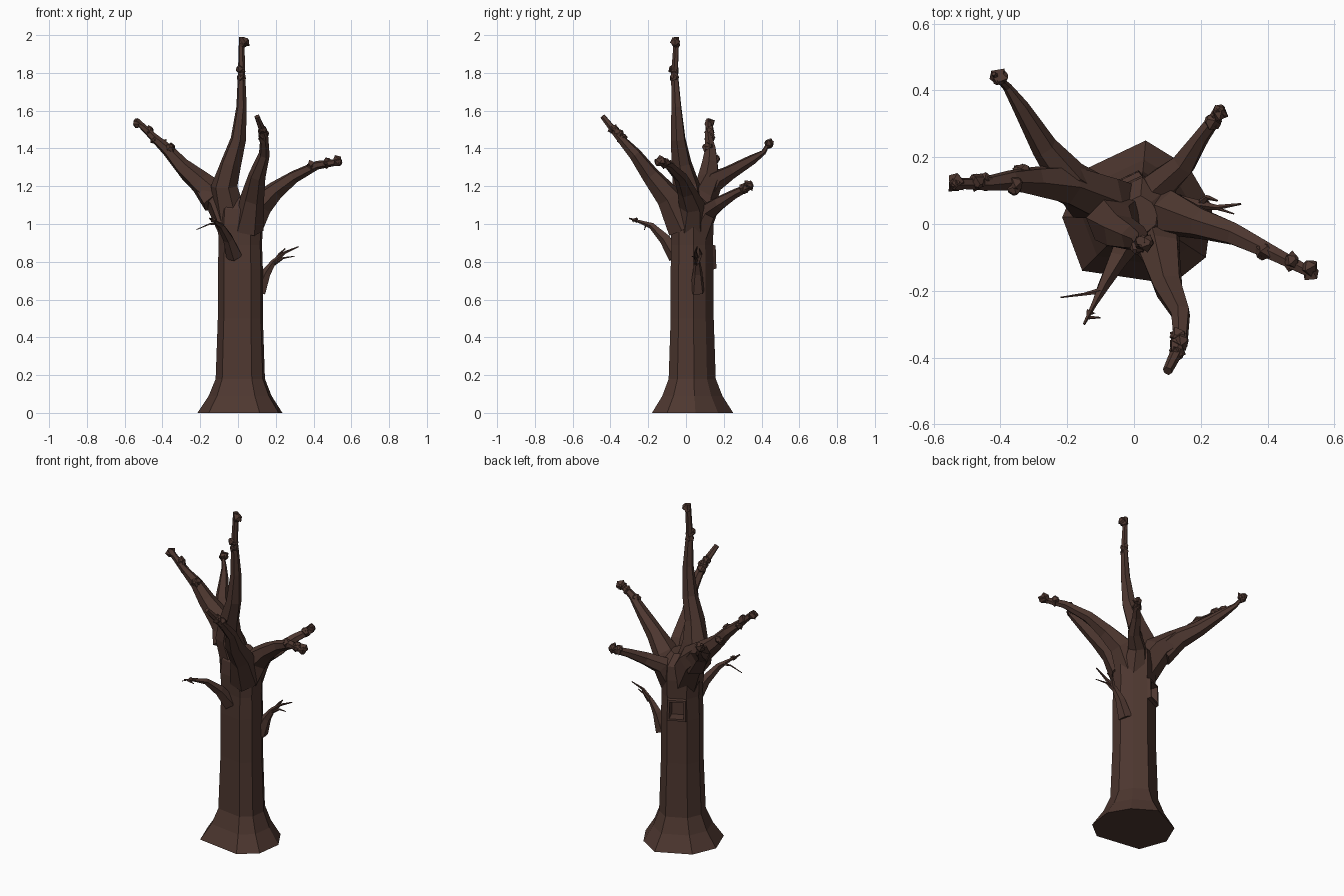
import bpy, bmesh, random
from math import cos, sin, tau
from mathutils import Vector

random.seed(4)
if "Cube" in bpy.data.objects:
    bpy.data.objects.remove(bpy.data.objects["Cube"])

bark = bpy.data.materials.new("dark_brown_bark")
bark.use_nodes = True
color = (0.075, 0.038, 0.029, 1)
bark.diffuse_color = color
bark.node_tree.nodes["Principled BSDF"].inputs["Base Color"].default_value = color


def finish(bm, name):
    bmesh.ops.recalc_face_normals(bm, faces=bm.faces)
    mesh = bpy.data.meshes.new(name)
    bm.to_mesh(mesh)
    bm.free()
    mesh.materials.append(bark)
    bpy.context.collection.objects.link(bpy.data.objects.new(name, mesh))


def loft(bm, rings):
    """Join rings of points with quads and close both ends."""
    loops = [[bm.verts.new(point) for point in ring] for ring in rings]
    count = len(loops[0])
    for lower, upper in zip(loops, loops[1:]):
        for i in range(count):
            j = (i + 1) % count
            bm.faces.new((lower[i], lower[j], upper[j], upper[i]))
    bm.faces.new(loops[0][::-1])
    bm.faces.new(loops[-1])


def tube(bm, points, radii, sides, jitter):
    """Irregular tube whose rings follow the path without twisting."""
    rings, side, previous = [], None, None
    for i, (point, radius) in enumerate(zip(points, radii)):
        ahead = points[min(i + 1, len(points) - 1)]
        direction = (ahead - points[max(i - 1, 0)]).normalized()
        if side is None:
            side = direction.orthogonal().normalized()
        else:
            side = previous.rotation_difference(direction) @ side
        previous = direction
        up = direction.cross(side)
        ring = []
        for k in range(sides):
            angle = k * tau / sides
            reach = radius * random.uniform(1 - jitter, 1 + jitter)
            ring.append(point + (side * cos(angle) + up * sin(angle)) * reach)
        rings.append(ring)
    loft(bm, rings)


def knot(bm, centre, size=0.027):
    """Pair of broken stubs that flare out and end in a blunt point."""
    for _ in range(2):
        direction = Vector([random.uniform(-1, 1) for _ in range(3)]).normalized()
        points = [centre + direction * size * step for step in (-0.6, 0.5, 1.1)]
        tube(bm, points, (size * 0.5, size, size * 0.3), 5, 0.25)


def limb(name, base, tip, path, knots=(), sides=6):
    """Limb tapering from base to tip radius; path is in hundredths,
    knots are fractions of the way along it."""
    points = [Vector(point) / 100 for point in path]
    last = len(points) - 1
    radii = [tip + (base - tip) * (1 - i / last) ** 1.5 for i in range(last + 1)]
    bm = bmesh.new()
    tube(bm, points, radii, sides, 0.1)
    for fraction in knots:
        i = min(int(fraction * last), last - 1)
        centre = points[i].lerp(points[i + 1], fraction * last - i)
        sway = Vector((random.uniform(-1, 1), random.uniform(-1, 1), 0.5))
        knot(bm, centre + sway * radii[i + 1] * 0.7)
    finish(bm, name)


# Trunk: flared eight-sided column
outline = [(22, 2), (15, 14), (2, 22), (-17, 13), (-23, -1), (-17, -17), (10, -21), (20, -13)]
levels = [(0, 1), (0.09, 0.74), (0.18, 0.58), (0.5, 0.53), (0.76, 0.53),
          (0.89, 0.51), (1, 0.53), (1.08, 0.5), (1.14, 0.25)]
centre = Vector((0.015, 0.03, 0))
bm = bmesh.new()
loft(bm, [[centre + Vector((x * scale, y * scale, z * 100)) / 100 for x, y in outline]
          for z, scale in levels])
bmesh.ops.recalc_face_normals(bm, faces=bm.faces)

# Hollow on the back: raised rim and sunken middle
target = Vector((-0.03, 0.14, 0.825))
hollow = min(bm.faces, key=lambda face: (face.calc_center_median() - target).length)
for width, depth in ((0.006, 0.018), (0.016, 0), (0.006, -0.06)):
    bmesh.ops.inset_individual(bm, faces=[hollow], thickness=width, depth=depth)
finish(bm, "trunk")

# Main limbs
limb("top_limb", 0.09, 0.014,
     [(-3, 3, 102), (-7, 0, 120), (-4, -2, 132), (0, -4, 145), (2, -5, 162), (2, -6, 180), (2, -5, 199)],
     (0.8, 0.84, 0.97))
limb("front_limb", 0.085, 0.014,
     [(6, -1, 98), (8, -9, 114), (10, -19, 126), (14, -27, 137), (14, -36, 147), (10, -44, 157)],
     (0.75, 0.8, 0.84))
limb("left_limb", 0.09, 0.016,
     [(5, 2, 98), (12, 3, 110), (20, 0, 118), (30, -3, 125), (42, -9, 131), (54, -15, 133)],
     (0.76, 0.88, 0.97))
limb("right_limb", 0.1, 0.016,
     [(-1, 3, 97), (-10, 8, 113), (-20, 12, 122), (-30, 13, 131), (-37, 13, 139), (-45, 12, 146), (-54, 12, 155)],
     (0.55, 0.68, 0.8, 0.88, 0.97))
limb("back_right_limb", 0.08, 0.007,
     [(-12, 8, 112), (-20, 14, 122), (-27, 23, 127), (-34, 35, 134), (-38, 41, 138), (-42, 45, 145)],
     (0.93,))
limb("back_left_limb", 0.075, 0.018,
     [(4, 5, 94), (8, 12, 107), (15, 18, 111), (20, 26, 116), (26, 34, 120)],
     (0.88, 0.97))

# Thin dead twigs low on the trunk, each with two offshoots
limb("front_twig", 0.045, 0.004,
     [(-2, -5, 83), (-5, -11, 92), (-9, -18, 99), (-12, -24, 101), (-15, -30, 103)], sides=5)
limb("front_twig_long_shoot", 0.009, 0.002, [(-10, -20, 100), (-15, -21, 100), (-22, -22, 97)], sides=5)
limb("front_twig_short_shoot", 0.016, 0.002, [(-13, -26, 102), (-14, -28, 102), (-10, -28, 101)], sides=5)
limb("left_twig", 0.04, 0.003,
     [(11, 6, 64), (15, 6, 74), (19, 6, 80), (25, 5, 85), (32, 6, 88)], sides=5)
limb("left_twig_long_shoot", 0.012, 0.002, [(19, 6, 79), (24, 5, 82), (30, 3, 83)], sides=5)
limb("left_twig_short_shoot", 0.016, 0.003, [(20, 6, 80), (22, 8, 84), (25, 7, 87)], sides=5)
